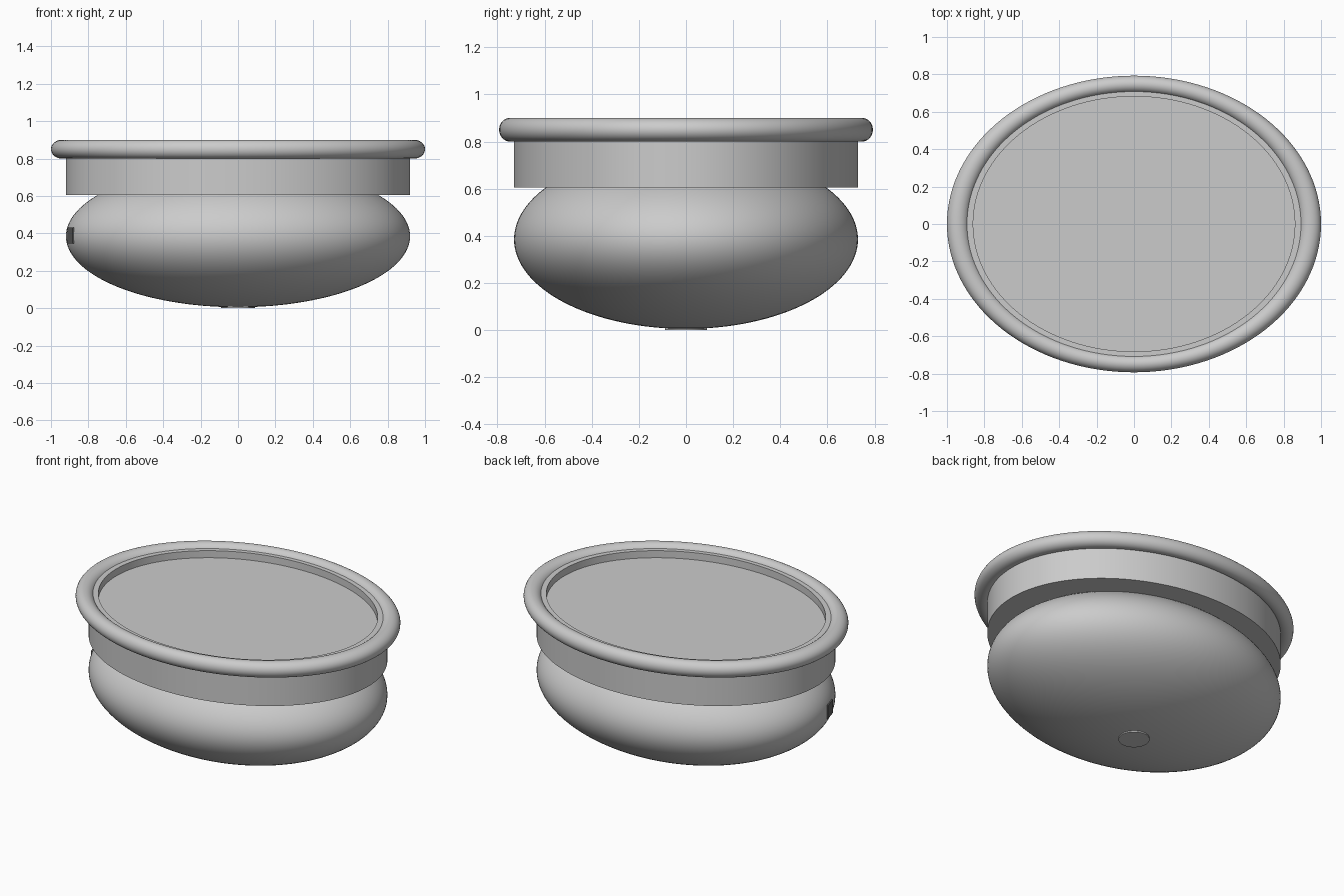
import bpy, bmesh, math
from mathutils import Matrix, Vector

RATIO = 0.793   # depth of the oval relative to its width
SIDES = 128

if "Cube" in bpy.data.objects:
    bpy.data.objects.remove(bpy.data.objects["Cube"])


def make_material(name, value):
    m = bpy.data.materials.new(name)
    m.use_nodes = True
    colour = (value, value, value, 1)
    m.diffuse_color = colour
    m.node_tree.nodes["Principled BSDF"].inputs["Base Color"].default_value = colour
    return m


grey = make_material("warm grey", 0.6)
dark = make_material("dark opening", 0.12)


def add_object(name, bm, mat, angle=40):
    bmesh.ops.recalc_face_normals(bm, faces=bm.faces)
    mesh = bpy.data.meshes.new(name)
    bm.to_mesh(mesh)
    bm.free()
    mesh.materials.append(mat)
    obj = bpy.data.objects.new(name, mesh)
    bpy.context.collection.objects.link(obj)
    bpy.ops.object.select_all(action='DESELECT')
    obj.select_set(True)
    bpy.context.view_layer.objects.active = obj
    bpy.ops.object.shade_smooth_by_angle(angle=math.radians(angle))
    return obj


def lathe(name, profile, mat, closed=False, ratio=RATIO):
    """Spin an (x, z) profile around z, then squash it to an oval."""
    bm = bmesh.new()
    verts = [bm.verts.new((x, 0, z)) for x, z in profile]
    pairs = list(zip(verts, verts[1:]))
    if closed:
        pairs.append((verts[-1], verts[0]))
    edges = [bm.edges.new(p) for p in pairs]
    bmesh.ops.spin(bm, geom=verts + edges, cent=(0, 0, 0), axis=(0, 0, 1),
                   angle=math.tau, steps=SIDES, use_merge=True)
    bmesh.ops.remove_doubles(bm, verts=bm.verts, dist=0.0001)
    bmesh.ops.scale(bm, vec=(1, ratio, 1), verts=bm.verts)
    return add_object(name, bm, mat)


# Rounded bowl body
bm = bmesh.new()
bmesh.ops.create_uvsphere(bm, u_segments=SIDES, v_segments=64, radius=1)
bmesh.ops.transform(bm, verts=bm.verts, matrix=Matrix.Translation((0, 0, 0.385))
                    @ Matrix.Diagonal((0.92, 0.92 * RATIO, 0.38, 1)))
add_object("bowl", bm, grey)

# Straight collar with a shallow recessed top
lathe("collar", [(0, 0.605), (0.92, 0.605), (0.92, 0.875), (0.86, 0.875),
                 (0.86, 0.83), (0, 0.83)], grey)

# Rolled rim
lathe("rim", [(0.9425 + 0.0575 * math.cos(a), 0.85 + 0.05 * math.sin(a))
              for a in (math.tau * i / 32 for i in range(32))], grey, closed=True)

# Drain plate under the bowl
lathe("drain_plate", [(0, 0), (0.09, 0), (0.09, 0.008), (0, 0.008)], grey, ratio=1)

# Small overflow slot, a thin plate lying on the bowl wall
spot = Vector((-0.894, -0.17, 0.388))
normal = Vector((spot.x / 0.92 ** 2, spot.y / (0.92 * RATIO) ** 2, 0)).normalized()
bm = bmesh.new()
bmesh.ops.create_cube(bm, size=1)
turn = normal.to_track_quat('X', 'Z').to_matrix().to_4x4()
bmesh.ops.transform(bm, verts=bm.verts, matrix=Matrix.Translation(spot) @ turn
                    @ Matrix.Diagonal((0.008, 0.09, 0.085, 1)))
add_object("overflow_slot", bm, dark)
